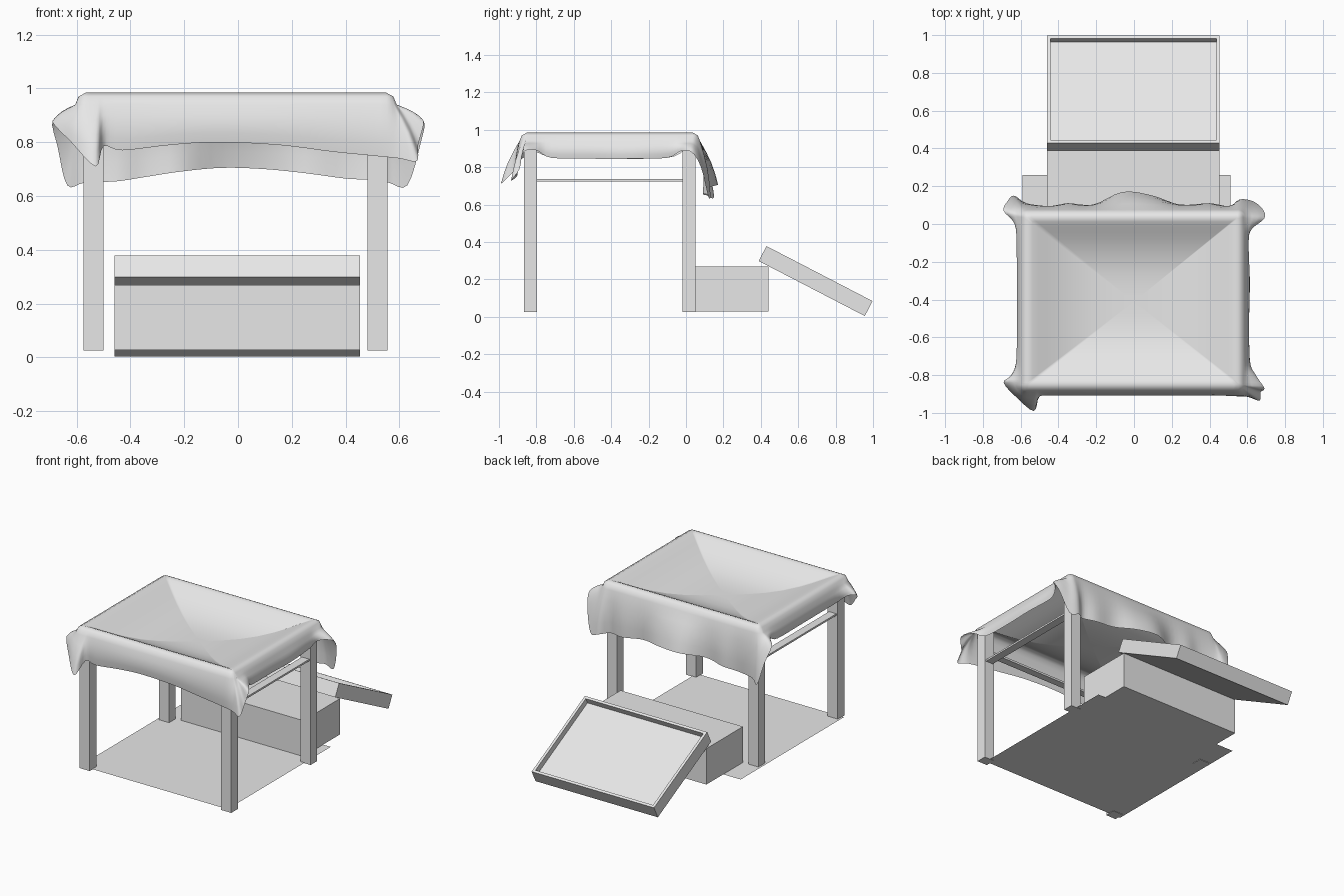
import bpy, bmesh, math
from mathutils import Vector, Matrix

cube = bpy.data.objects.get("Cube")
if cube:
    bpy.data.objects.remove(cube, do_unlink=True)

grey = bpy.data.materials.new("plain_grey")
grey.use_nodes = True
grey.diffuse_color = (0.8, 0.8, 0.8, 1)
grey.node_tree.nodes["Principled BSDF"].inputs["Base Color"].default_value = (0.8, 0.8, 0.8, 1)


def add_object(name, bm):
    mesh = bpy.data.meshes.new(name)
    bm.to_mesh(mesh)
    bm.free()
    mesh.materials.append(grey)
    obj = bpy.data.objects.new(name, mesh)
    bpy.context.collection.objects.link(obj)
    return obj


def box(name, low, high):
    low, high = Vector(low), Vector(high)
    bm = bmesh.new()
    bmesh.ops.create_cube(bm, size=1)
    bmesh.ops.scale(bm, vec=high - low, verts=bm.verts)
    bmesh.ops.translate(bm, vec=(low + high) / 2, verts=bm.verts)
    return add_object(name, bm)


# Ground sheet: a single flat face
bm = bmesh.new()
bmesh.ops.create_grid(bm, x_segments=1, y_segments=1, size=0.5)
bmesh.ops.scale(bm, vec=(1.1, 1.1, 1), verts=bm.verts)
bmesh.ops.translate(bm, vec=(-0.04, -0.29, 0.028), verts=bm.verts)
add_object("ground_sheet", bm)

# Four posts with thin rails between them
for side, x in (("right", -0.575), ("left", 0.481)):
    for end, y in (("front", -0.866), ("back", -0.02)):
        box(f"{end}_{side}_post", (x, y, 0.025), (x + 0.075, y + 0.07, 0.95))
    box(f"{side}_rail", (x + 0.01, -0.8, 0.724), (x + 0.065, -0.02, 0.736))
box("front_rail", (-0.5, -0.86, 0.81), (0.481, -0.81, 0.824))

# Counter box behind the shelter
box("counter", (-0.46, 0.05, 0.028), (0.453, 0.44, 0.27))

# Shallow tray leaning on the counter
bm = bmesh.new()
bmesh.ops.create_cube(bm, size=1)
bmesh.ops.scale(bm, vec=(0.913, 0.639, 0.09), verts=bm.verts)
bm.normal_update()
top = [f for f in bm.faces if f.normal.z > 0.9]
bmesh.ops.inset_individual(bm, faces=top, thickness=0.025)
bmesh.ops.inset_individual(bm, faces=top, thickness=0, depth=-0.04)
bm.transform(Matrix.Translation((-0.003, 0.693, 0.191)) @ Matrix.Rotation(math.radians(-27.4), 4, "X"))
add_object("leaning_tray", bm)

# Hem of the cloth, walked round from the front right corner
HEM = [
    (-.53, -.99, .71), (-.5, -.91, .785), (-.43, -.9, .77), (-.25, -.9, .79),
    (-.08, -.9, .8), (.15, -.9, .79), (.35, -.9, .765), (.5, -.905, .75),
    (.6, -.915, .74), (.665, -.935, .73), (.67, -.89, .79), (.69, -.87, .88), (.645, -.8, .89),
    (.61, -.72, .85), (.605, -.5, .845), (.61, -.3, .845), (.6, -.1, .85), (.62, -.03, .885),
    (.69, .03, .88), (.68, .08, .8), (.63, .12, .64), (.56, .13, .65), (.5, .09, .66),
    (.4, .11, .665), (.25, .1, .685), (.1, .15, .7), (-.06, .17, .705), (-.22, .1, .69),
    (-.35, .11, .67), (-.45, .09, .655), (-.57, .11, .65), (-.635, .15, .64),
    (-.67, .12, .78), (-.69, .07, .88), (-.63, 0, .89),
    (-.615, -.1, .85), (-.61, -.4, .845), (-.615, -.7, .85),
    (-.65, -.8, .88), (-.69, -.84, .875), (-.62, -.92, .8),
]
CENTRE = Vector((0, -0.41, 0))
TOP = 0.985


def smooth_loop(points, steps):
    pts = [Vector(p) for p in points]
    n = len(pts)
    for i in range(n):
        a, b, c, d = (pts[(i + k) % n] for k in (-1, 0, 1, 2))
        for s in range(steps):
            t = s / steps
            yield b + (c - a) * t / 2 + (a - b * 2.5 + c * 2 - d / 2) * t**2 + (b * 3 - a - c * 3 + d) * t**3 / 2


def spoke(hem):
    """Points from the hem, over the rounded rim and down into the sagging middle."""
    rim = Vector((min(max(hem.x, -0.565), 0.55), min(max(hem.y, -0.85), 0.035), TOP))
    out = Vector((hem.x - rim.x, hem.y - rim.y, 0)).normalized()
    shoulder = rim + out * 0.04 - Vector((0, 0, 0.045))
    pts = [hem.copy()]
    for t in (0.25, 0.5, 0.75):
        pts.append(hem.lerp(shoulder, t) + out * 0.012 * math.sin(math.pi * t))
    pts += [shoulder, rim + out * 0.028 - Vector((0, 0, 0.015)), rim]
    for s in (0.95, 0.9, 0.83, 0.75, 0.65, 0.5, 0.35, 0.2, 0.08):
        p = CENTRE.lerp(rim, s)
        p.z = TOP - 0.125 * (1 - s**3) ** 1.4
        pts.append(p)
    return pts


# Cloth canopy: spokes joined into a closed skin
bm = bmesh.new()
spokes = [[bm.verts.new(p) for p in spoke(h)] for h in smooth_loop(HEM, 4)]
for i, a in enumerate(spokes):
    b = spokes[(i + 1) % len(spokes)]
    for k in range(len(a) - 1):
        bm.faces.new((a[k], b[k], b[k + 1], a[k + 1]))
bm.faces.new([s[-1] for s in spokes])
bmesh.ops.remove_doubles(bm, verts=bm.verts, dist=0.0005)
canopy = add_object("cloth_canopy", bm)

bpy.ops.object.select_all(action="DESELECT")
canopy.select_set(True)
bpy.context.view_layer.objects.active = canopy
bpy.ops.object.shade_smooth_by_angle(angle=math.radians(60))
